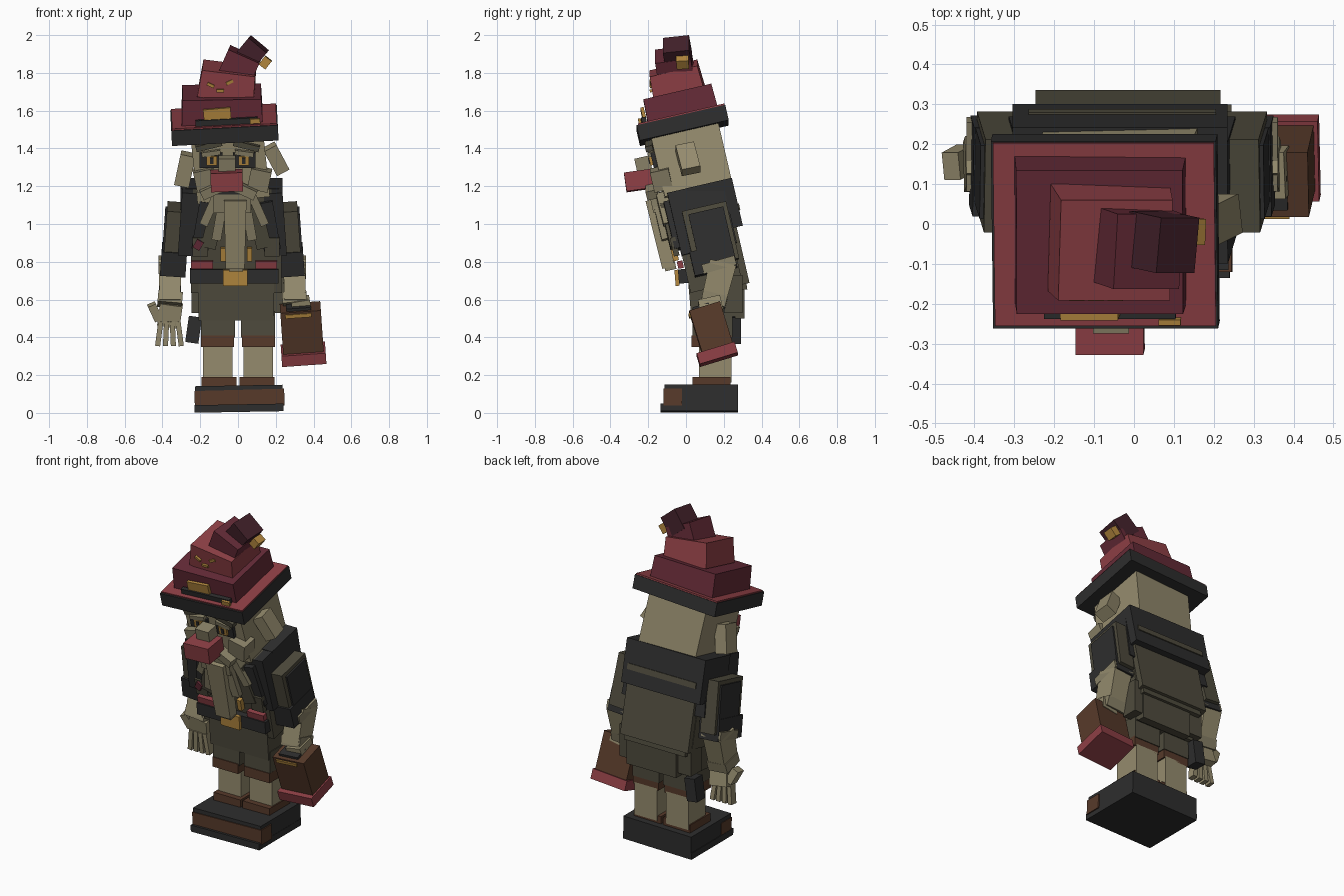
import bpy
import bmesh
from math import radians
from mathutils import Euler, Matrix, Vector

default_cube = bpy.data.objects.get("Cube")
if default_cube:
    bpy.data.objects.remove(default_cube, do_unlink=True)


def make_material(name, red, green, blue):
    material = bpy.data.materials.new(name)
    material.use_nodes = True
    color = (red, green, blue, 1)
    material.diffuse_color = color
    shader = material.node_tree.nodes["Principled BSDF"]
    shader.inputs["Base Color"].default_value = color
    shader.inputs["Roughness"].default_value = .9
    return material


skin = make_material("pale skin", .3, .26, .155)
beard = make_material("weathered beard", .25, .22, .135)
olive = make_material("olive cloth", .078, .071, .047)
charcoal = make_material("charcoal leather", .027, .027, .027)
red = make_material("faded red", .27, .05, .06)
maroon = make_material("maroon felt", .13, .024, .038)
plum = make_material("dark plum felt", .055, .015, .023)
brown = make_material("brown leather", .095, .042, .023)
gold = make_material("old gold", .46, .25, .05)

LEAN = 13       # forward stoop shared by torso, head and hat
MIDDLE = -.03   # centre line of the shoulders


def box(name, material, at, size, lean=LEAN, roll=0, turn=0, taper=1):
    """Flat-sided block; taper scales its upper end."""
    mesh = bpy.data.meshes.new(name)
    bm = bmesh.new()
    bmesh.ops.create_cube(bm, size=1)
    for vert in bm.verts:
        if vert.co.z > 0:
            vert.co.x *= taper
            vert.co.y *= taper
    rotation = Euler((radians(lean), radians(roll), radians(turn))).to_matrix().to_4x4()
    placement = Matrix.Translation(Vector(at)) @ rotation @ Matrix.Diagonal((*size, 1))
    bmesh.ops.transform(bm, matrix=placement, verts=bm.verts)
    bm.to_mesh(mesh)
    bm.free()
    mesh.materials.append(material)
    result = bpy.data.objects.new(name, mesh)
    bpy.context.collection.objects.link(result)


def pair(name, material, at, size, lean=LEAN, roll=0, middle=MIDDLE, taper=1):
    """Matching blocks on both sides of a centre line."""
    for side, sign in (("left", 1), ("right", -1)):
        place = (middle + sign * at[0], at[1], at[2])
        box(side + "_" + name, material, place, size, lean, sign * roll, taper=taper)


# Shoes and plinth-like sole
box("shoe_sole", charcoal, at=(.005, .07, .025), size=(.47, .41, .04), lean=0, roll=-1)
box("shoe_upper", charcoal, at=(.005, .08, .09), size=(.465, .39, .11), lean=0, roll=-1)
box("shoe_toe", brown, at=(.008, -.07, .077), size=(.475, .1, .09), lean=0, roll=-1.5)

# Legs
pair("boot_cuff", brown, at=(.1, .135, .16), size=(.185, .2, .06), lean=0, middle=0)
pair("sock", skin, at=(.107, .155, .26), size=(.155, .17, .2), lean=0, middle=0)
pair("short_hem", brown, at=(.108, .135, .38), size=(.175, .21, .06), lean=0, middle=0)
pair("short_leg", olive, at=(.105, .14, .47), size=(.18, .21, .14), lean=0, middle=0)
box("hips", olive, at=(-.01, .14, .6), size=(.4, .24, .2), lean=5)

# Coat body
box("torso", olive, at=(-.01, .1, .93), size=(.48, .28, .54))
box("shoulder_cape", charcoal, at=(-.035, .15, 1.09), size=(.54, .25, .26))
box("cape_stripe", olive, at=(-.03, .277, 1.09), size=(.47, .014, .035))
pair("shoulder_side", charcoal, at=(.225, .085, 1.03), size=(.1, .3, .34), roll=-4)
box("back_panel", olive, at=(-.015, .26, .84), size=(.465, .08, .33))
box("back_panel_flap", olive, at=(-.01, .29, .72), size=(.42, .05, .14), lean=8)
box("coat_tail", olive, at=(.02, .285, .6), size=(.34, .05, .2), lean=0)
pair("coat_side", olive, at=(.2, .25, .63), size=(.09, .1, .2), lean=0, middle=0)
box("hanging_tool", charcoal, at=(-.235, .25, .44), size=(.07, .08, .14), lean=0, roll=8)

# Coat front
pair("lapel", charcoal, at=(.17, -.075, .99), size=(.09, .03, .26), roll=-10, middle=-.01)
pair("lapel_fold", olive, at=(.12, -.09, .99), size=(.08, .04, .24), roll=-14, middle=-.01)
pair("chest_pocket", olive, at=(.19, -.06, .88), size=(.08, .03, .1), middle=-.01)
box("pocket_cloth", maroon, at=(-.21, -.08, .89), size=(.04, .02, .05), roll=30)
box("belt", charcoal, at=(-.02, 0, .725), size=(.47, .08, .075), lean=5)
box("buckle", gold, at=(-.015, -.048, .715), size=(.13, .02, .085), lean=5)
pair("belt_pocket", red, at=(.17, -.03, .785), size=(.115, .03, .04), middle=-.02)
pair("coat_button", gold, at=(.07, -.06, .84), size=(.027, .03, .07), middle=-.01)

# Sleeves, cuffs and forearms
pair("sleeve", olive, at=(.305, .13, .94), size=(.1, .24, .31), roll=-4)
pair("sleeve_panel", charcoal, at=(.35, .135, .94), size=(.03, .19, .27), roll=-4)
pair("sleeve_lower", charcoal, at=(.31, .145, .81), size=(.135, .23, .13), roll=-4)
pair("cuff", beard, at=(.325, .175, .785), size=(.13, .18, .05), lean=16)
pair("forearm", skin, at=(.33, .17, .69), size=(.11, .13, .22), lean=-14, taper=1.1)
pair("wrist", beard, at=(.33, .15, .6), size=(.13, .13, .06), lean=-14, roll=-5)

# Hands
box("left_hand", skin, at=(.335, .13, .565), size=(.1, .12, .08), roll=-10)
box("right_palm", skin, at=(-.36, .16, .52), size=(.12, .08, .12), roll=8)
box("right_thumb", skin, at=(-.44, .155, .535), size=(.045, .07, .09), roll=-25)
for index in range(4):
    spread = index - 1.5
    box("right_finger_" + str(index), skin, at=(-.363 + spread * .036, .15, .42),
        size=(.027, .045, .13), lean=5, roll=-spread * 5)

# Carried bag
box("bag", brown, at=(.338, .135, .44), size=(.215, .17, .25), lean=17, roll=-4)
box("bag_base", red, at=(.347, .165, .31), size=(.235, .21, .06), lean=17, roll=-4)
box("bag_trim", gold, at=(.32, .025, .515), size=(.14, .02, .02), lean=17, roll=-4)
box("bag_lid", charcoal, at=(.32, .08, .555), size=(.13, .09, .025), lean=17, roll=-4)
for shift in (-.05, .01, .06):
    box("bag_stitch", charcoal, at=(.335 + shift, .065, .41), size=(.016, .008, .03), lean=17)

# Head
box("head", skin, at=(-.045, .025, 1.34), size=(.385, .365, .36), roll=-6)
box("left_ear", skin, at=(.2, .01, 1.345), size=(.075, .1, .15), roll=-28)
box("right_ear", skin, at=(-.28, .01, 1.29), size=(.08, .1, .17), roll=12)
pair("cheek", beard, at=(.145, -.13, 1.24), size=(.11, .1, .11), roll=12)
pair("eye_socket", charcoal, at=(.088, -.165, 1.34), size=(.12, .03, .08), middle=-.055)
pair("eye", gold, at=(.085, -.186, 1.335), size=(.055, .015, .05), middle=-.055)
pair("pupil", charcoal, at=(.085, -.194, 1.335), size=(.018, .008, .033), middle=-.055)
pair("eyelid", beard, at=(.088, -.185, 1.375), size=(.1, .035, .025), roll=8, middle=-.055)
pair("eyebrow", olive, at=(.1, -.195, 1.415), size=(.14, .04, .03), roll=14, middle=-.055)
box("nose_bridge", beard, at=(-.058, -.225, 1.31), size=(.09, .08, .09))
box("nose", red, at=(-.06, -.25, 1.23), size=(.17, .145, .1), lean=8, roll=-2)

# Moustache and beard strands
pair("moustache", beard, at=(.085, -.18, 1.18), size=(.13, .06, .05), roll=25, middle=-.05)
box("mouth", charcoal, at=(-.04, -.17, 1.165), size=(.14, .05, .03))
box("beard_root", beard, at=(-.03, -.13, 1.12), size=(.2, .11, .1))
box("beard_center", skin, at=(-.015, -.135, .95), size=(.1, .065, .37), taper=1.2)
box("beard_tip", beard, at=(-.01, -.09, .8), size=(.075, .06, .09))
pair("beard_inner", beard, at=(.075, -.125, 1.03), size=(.05, .06, .23), roll=-10, middle=-.02)
pair("beard_outer", beard, at=(.125, -.11, 1.08), size=(.045, .06, .18), roll=-24, middle=-.02)

# Hat brim and stacked crown
box("hat_brim", charcoal, at=(-.072, -.018, 1.522), size=(.565, .482, .083), roll=-3)
box("brim_top", red, at=(-.074, -.025, 1.565), size=(.555, .47, .012), roll=-3)
box("crown_base", maroon, at=(-.085, -.03, 1.63), size=(.43, .38, .14), roll=-1, taper=.97)
box("crown_middle", red, at=(-.055, -.05, 1.755), size=(.3, .275, .145), roll=7, taper=.94)
box("crown_upper", maroon, at=(.01, -.06, 1.84), size=(.18, .19, .13), lean=8, roll=24)
box("crown_tip", plum, at=(.07, -.045, 1.905), size=(.125, .14, .125), lean=8, roll=40)
box("hat_bell", gold, at=(.145, -.018, 1.855), size=(.045, .065, .055), lean=4, roll=38)

# Hat trim
box("hat_band", charcoal, at=(-.06, -.222, 1.54), size=(.33, .025, .035), roll=-3)
box("hat_plate", gold, at=(-.11, -.226, 1.58), size=(.145, .018, .065), roll=-5)
box("band_clasp", gold, at=(.09, -.245, 1.545), size=(.055, .015, .025), roll=-3)
for across, height, angle in ((-.145, 1.735, 25), (-.095, 1.705, 0), (-.045, 1.75, -25)):
    box("hat_stud", gold, at=(across, -.186, height), size=(.04, .012, .016), roll=angle)
